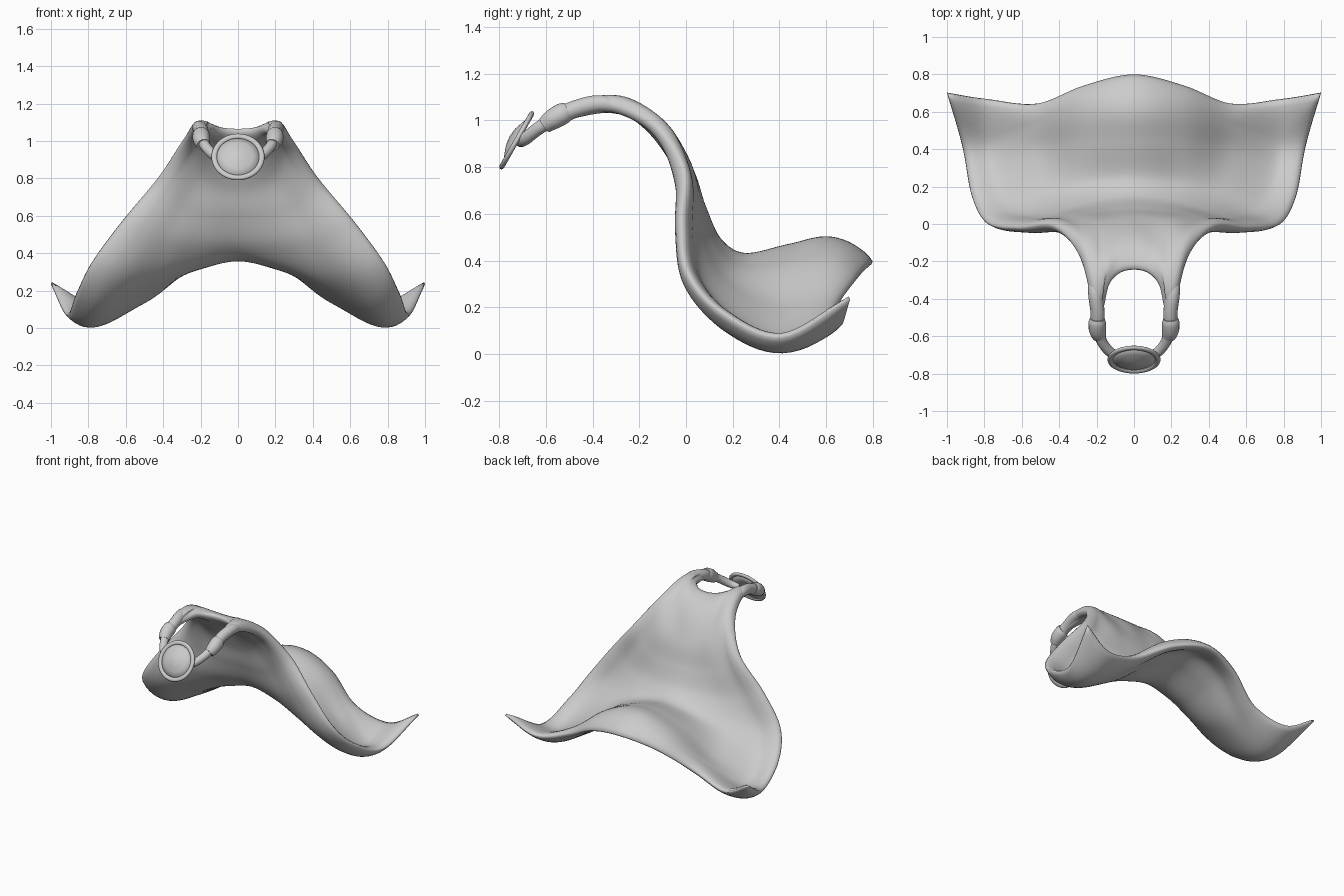
import bpy, bmesh, math
from mathutils import Vector, Matrix

if "Cube" in bpy.data.objects:
    bpy.data.objects.remove(bpy.data.objects["Cube"])

# Cape: five lengthwise curves from neck to hem, centre to side edge
CENTRE = [(0,-.24,1.06),(0,-.1,.95),(0,0,.77),(0,.05,.62),(0,.125,.465),
          (0,.25,.395),(0,.45,.435),(0,.62,.465),(0,.797,.39)]
INNER = [(.08,-.26,1.065),(.09,-.13,.975),(.11,-.01,.79),(.15,.04,.62),(.2,.1,.455),
         (.24,.22,.345),(.25,.43,.36),(.25,.6,.385),(.26,.74,.335)]
MIDDLE = [(.14,-.33,1.075),(.155,-.19,1.025),(.2,-.03,.84),(.28,.02,.65),(.37,.05,.46),
          (.45,.15,.285),(.49,.37,.185),(.5,.52,.19),(.52,.643,.2)]
OUTER = [(.165,-.45,1.05),(.195,-.27,1.065),(.255,-.09,.94),(.36,-.01,.73),(.5,0,.5),
         (.635,.045,.29),(.715,.21,.12),(.75,.42,.045),(.78,.665,.13)]
EDGE = [(.2,-.56,1.01),(.235,-.37,1.07),(.3,-.15,.99),(.43,-.01,.80),(.62,-.02,.57),
        (.78,.005,.35),(.865,.15,.18),(.915,.41,.075),(.998,.7,.24)]


def spline(pts, steps):
    """Smooth line through all points."""
    p = [Vector(q) for q in pts]
    p = [2 * p[0] - p[1]] + p + [2 * p[-1] - p[-2]]
    out = []
    for i in range(1, len(p) - 2):
        a, b, c, d = p[i-1:i+3]
        for k in range(steps):
            t = k / steps
            out.append(.5 * (2*b + (c-a)*t + (2*a-5*b+4*c-d)*t*t + (3*b-a-3*c+d)*t**3))
    return out + [p[-2]]


def mesh_object(name, bm):
    bmesh.ops.recalc_face_normals(bm, faces=bm.faces)
    me = bpy.data.meshes.new(name)
    bm.to_mesh(me)
    bm.free()
    me.polygons.foreach_set("use_smooth", [True] * len(me.polygons))
    ob = bpy.data.objects.new(name, me)
    bpy.context.collection.objects.link(ob)
    return ob


def tube(name, pts, radii):
    cu = bpy.data.curves.new(name, 'CURVE')
    cu.dimensions = '3D'
    cu.bevel_depth = 1
    cu.bevel_resolution = 5
    cu.use_fill_caps = True
    line = spline(pts, 8)
    rad = spline([(r, 0, 0) for r in radii], 8)
    s = cu.splines.new('POLY')
    s.points.add(len(line) - 1)
    for q, p, r in zip(s.points, line, rad):
        q.co = (*p, 1)
        q.radius = r.x
    s.use_smooth = True
    ob = bpy.data.objects.new(name, cu)
    bpy.context.collection.objects.link(ob)


def lathe(name, profile, closed, matrix):
    """Spin (radius, height) points around z, then place."""
    bm = bmesh.new()
    vs = [bm.verts.new((r, 0, h)) for r, h in profile]
    es = [bm.edges.new(e) for e in zip(vs, vs[1:])]
    if closed:
        es.append(bm.edges.new((vs[-1], vs[0])))
    bmesh.ops.spin(bm, geom=vs + es, axis=(0, 0, 1), cent=(0, 0, 0),
                   angle=2 * math.pi, steps=48, use_merge=True)
    bmesh.ops.remove_doubles(bm, verts=bm.verts, dist=1e-5)
    bm.transform(matrix)
    return mesh_object(name, bm)


# Cape sheet, mirrored across the centre
half = [CENTRE, INNER, MIDDLE, OUTER, EDGE]
cols = [[(-x, y, z) for x, y, z in c] for c in half[:0:-1]] + half
cols = [spline(c, 8) for c in cols]
rows = [spline(r, 8) for r in zip(*cols)]
bm = bmesh.new()
grid = [[bm.verts.new(p) for p in r] for r in rows]
for r0, r1 in zip(grid, grid[1:]):
    for i in range(len(r0) - 1):
        bm.faces.new((r0[i], r0[i+1], r1[i+1], r1[i]))
nr, nc = len(rows), len(rows[0])
cape = mesh_object("cape", bm)

# Thickness rounds off to a thin rim
taper = cape.vertex_groups.new(name="taper")
for i in range(nr * nc):
    r, c = divmod(i, nc)
    d = min(r, c, nr - 1 - r, nc - 1 - c)
    taper.add([i], (.18, .55, .75, .87, .95, 1)[min(d, 5)], 'REPLACE')
sol = cape.modifiers.new("thickness", 'SOLIDIFY')
sol.thickness = .075
sol.offset = 0
sol.vertex_group = "taper"

# Shoulder straps, collars and cords to the clasp
for side, s in (("left", -1), ("right", 1)):
    m = lambda pts: [(s * x, y, z) for x, y, z in pts]
    tube("strap_" + side, m([(.225,-.24,1.045),(.21,-.36,1.072),(.195,-.47,1.05),(.197,-.56,1.01)]),
         [.02, .036, .038, .036])
    tube("collar_" + side, m([(.196,-.505,1.04),(.197,-.53,1.028),(.195,-.57,1.005),(.185,-.605,.98)]),
         [.04, .047, .045, .036])
    tube("cord_" + side, m([(.19,-.58,1.0),(.165,-.64,.96),(.12,-.69,.92),(.06,-.71,.905)]),
         [.03, .028, .027, .02])

# Round clasp: rim ring and domed plate
place = Matrix.Translation((0, -.725, .915)) @ Matrix.Rotation(math.radians(60.5), 4, 'X')
ring = [(.127 + .015 * math.cos(a), .011 * math.sin(a))
        for a in (2 * math.pi * k / 12 for k in range(12))]
lathe("clasp_rim", ring, True, place)
dome = [(0, .035), (.04, .03), (.08, .016), (.118, 0), (.118, -.006), (.06, -.006), (0, -.006)]
lathe("clasp_plate", dome, False, place)
